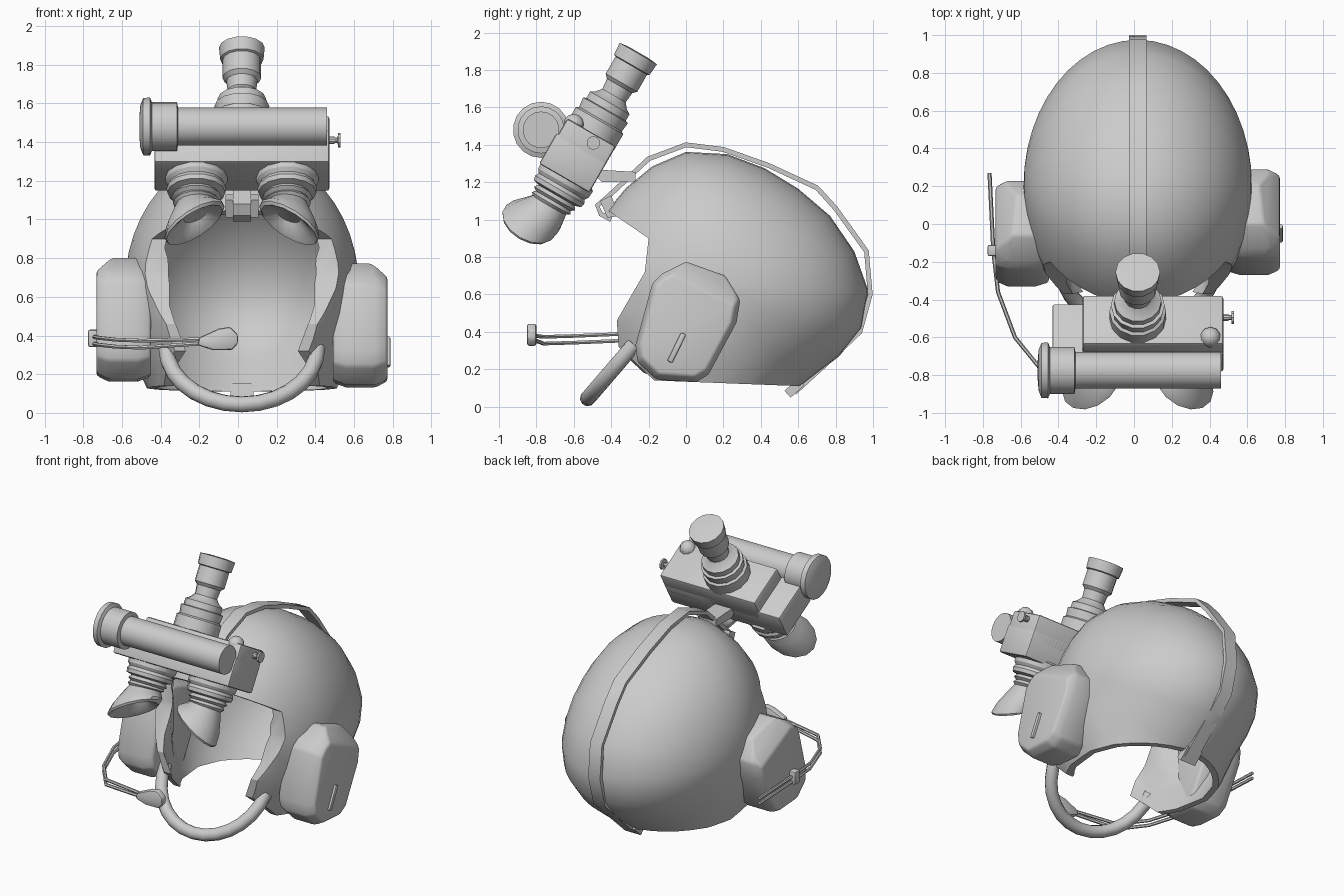
import bpy, bmesh, math
from mathutils import Matrix, Vector

if "Cube" in bpy.data.objects:
    bpy.data.objects.remove(bpy.data.objects["Cube"])

CX = 0.02  # small sideways offset of the symmetric body


def finish(name, bm, bevel=0, angle=32):
    bmesh.ops.recalc_face_normals(bm, faces=bm.faces)
    me = bpy.data.meshes.new(name)
    bm.to_mesh(me)
    bm.free()
    ob = bpy.data.objects.new(name, me)
    bpy.context.collection.objects.link(ob)
    ob.location.x = CX
    activate(ob)
    if bevel:
        m = ob.modifiers.new("bevel", 'BEVEL')
        m.width, m.segments, m.angle_limit = bevel, 2, math.radians(25)
        bpy.ops.object.modifier_apply(modifier="bevel")
    bpy.ops.object.shade_smooth_by_angle(angle=math.radians(angle))
    return ob


def activate(ob):
    bpy.ops.object.select_all(action='DESELECT')
    ob.select_set(True)
    bpy.context.view_layer.objects.active = ob


def skin(bm, rings, caps=True):
    vr = [[bm.verts.new(p) for p in r] for r in rings]
    n = len(vr[0])
    for a, b in zip(vr, vr[1:]):
        for i in range(n):
            bm.faces.new((a[i], a[(i + 1) % n], b[(i + 1) % n], b[i]))
    if caps:
        bm.faces.new(vr[0])
        bm.faces.new(vr[-1])
    return vr


def lathe(name, profile, matrix, sides=14, warp=None):
    """Revolve (radius, height) points round local z."""
    bm = bmesh.new()
    rings = []
    for r, h in profile:
        ring = [Vector((r * math.cos(math.tau * i / sides), r * math.sin(math.tau * i / sides), h))
                for i in range(sides)]
        rings.append([matrix @ (warp(p) if warp else p) for p in ring])
    skin(bm, rings)
    return finish(name, bm)


def box(name, center, size, matrix=Matrix(), rx=0, bevel=0):
    bm = bmesh.new()
    m = matrix @ Matrix.Translation(center) @ Matrix.Rotation(rx, 4, 'X') @ Matrix.Diagonal((*size, 1))
    bmesh.ops.create_cube(bm, size=1, matrix=m)
    return finish(name, bm, bevel)


def prism(name, poly, half):
    bm = bmesh.new()
    skin(bm, [[(x, y, z) for y, z in poly] for x in (-half, half)])
    return finish(name, bm)


def tube(name, pts, radius, res=2):
    cu = bpy.data.curves.new(name, 'CURVE')
    cu.dimensions, cu.bevel_depth, cu.bevel_resolution, cu.use_fill_caps = '3D', radius, res, True
    sp = cu.splines.new('POLY')
    sp.points.add(len(pts) - 1)
    for q, p in zip(sp.points, pts):
        q.co = (*p, 1)
    ob = bpy.data.objects.new(name, cu)
    bpy.context.collection.objects.link(ob)
    ob.location.x = CX
    activate(ob)
    bpy.ops.object.convert(target='MESH')
    bpy.ops.object.shade_smooth_by_angle(angle=math.radians(50))


# helmet shell: egg built from arcs across the centre-line profile, hollowed and cut
CREST = [(-.58, .65), (-.53, .87), (-.42, 1.05), (-.32, 1.17), (-.18, 1.285), (0, 1.362), (.22, 1.35),
         (.42, 1.275), (.6, 1.165), (.77, 1.02), (.9, .83), (.975, .62), (.94, .42), (.82, .27), (.6, .1),
         (.4, -.12), (.15, -.25), (-.2, -.15), (-.43, .12), (-.55, .4)]
C = (.2, .65)


def egg(name, s, pads=False):
    k2 = 1 - (1 - s) * .8
    bm = bmesh.new()
    rings = []
    for k in range(1, 24):
        a = math.pi * k / 24
        rings.append([(-.605 * s * math.cos(a), C[0] + (y - C[0]) * k2 * math.sin(a),
                       C[1] + (z - C[1]) * k2 * math.sin(a)) for y, z in CREST])
    vr = skin(bm, rings, False)
    for ring, x in ((vr[0], -.605 * s), (vr[-1], .605 * s)):
        pole = bm.verts.new((x, *C))
        for i in range(len(ring)):
            bm.faces.new((ring[i], ring[(i + 1) % len(ring)], pole))
    if pads:  # narrower hollow at the front leaves thick cheek rims
        for v in bm.verts:
            lim = .375 + .9 * max(0, v.co.y + .2)
            v.co.x = max(-lim, min(lim, v.co.x))
    return finish(name, bm)


shell = egg("helmet_shell", 1)
opening = [(-.9, 1.38), (-.42, 1.05), (-.2, .9), (-.22, .72), (-.37, .46), (-.36, .32), (-.17, .14),
           (.6, .11), (1.05, .1), (1.05, -.6), (-.9, -.6)]
for cutter in (egg("inner_cutter", .94, True), prism("opening_cutter", opening, 1)):
    activate(shell)
    m = shell.modifiers.new("cut", 'BOOLEAN')
    m.operation, m.solver, m.object = 'DIFFERENCE', 'EXACT', cutter
    bpy.ops.object.modifier_apply(modifier="cut")
    bpy.data.objects.remove(cutter)
bpy.ops.object.shade_smooth_by_angle(angle=math.radians(35))

# strap over the crown, hooked at the brim and clipped at the nape
path = [(-.40, 1.0), (-.455, 1.03), (-.475, 1.075), (-.42, 1.12), (-.2, 1.325), (0, 1.4), (.2, 1.375),
        (.44, 1.29), (.7, 1.17), (.8, 1.06), (.965, .83), (.985, .6), (.93, .4), (.75, .23), (.58, .075)]
bm = bmesh.new()
rings = []
for i, p in enumerate(path):
    d = Vector(path[min(i + 1, len(path) - 1)]) - Vector(path[max(i - 1, 0)])
    n = Vector((-d.y, d.x)).normalized() * .013
    rings.append([(sx * .046, p[0] + sn * n.x, p[1] + sn * n.y)
                  for sx, sn in ((-1, -1), (1, -1), (1, 1), (-1, 1))])
skin(bm, rings)
finish("crown_strap", bm)
box("nape_clip", (0, .58, .1), (.12, .1, .05), rx=math.radians(42))

# ear cups
CUP = [(0, .775), (.21, .70), (.29, .57), (.27, .45), (.12, .17), (.05, .13), (-.16, .145),
       (-.26, .24), (-.27, .33), (-.18, .66), (-.13, .71)]


def ear_cup(name, s, dy, dz):
    bm = bmesh.new()
    skin(bm, [[(x, y * k, .45 + (z - .45) * k) for y, z in CUP]
              for x, k in ((.47, .92), (.54, 1), (.69, 1), (.752, .9))])
    # sloping facet across the upper rear corner
    bmesh.ops.bisect_plane(bm, geom=bm.verts[:] + bm.edges[:] + bm.faces[:], plane_co=(.752, .1, .62),
                           plane_no=(.75, .3, .6), clear_outer=True)
    bmesh.ops.holes_fill(bm, edges=bm.edges)
    for v in bm.verts:
        v.co = (v.co.x * s, v.co.y + dy, v.co.z + dz)
    finish(name, bm, .028, 40)


ear_cup("ear_cup_right", 1, 0, 0)
ear_cup("ear_cup_left", -1, -.06, .03)
box("cup_switch", (.75, -.05, .315), (.035, .03, .17), rx=-.46, bevel=.008)

# chin strap
arc = [i / 7 * math.pi / 2 for i in range(-7, 8)]
tube("chin_strap", [(.39 * math.sin(a), -.525 + .25 * (1 - math.cos(a)), .044 + .29 * (1 - math.cos(a)))
                    for a in arc], .042, 3)

# boom microphone: twin rods, clip and capsule
for name, dz in (("boom_rod_upper", .018), ("boom_rod_lower", -.018)):
    tube(name, [(-.785, .27, .375 + dz), (-.765, -.14, .375 + dz), (-.74, -.36, .37 + dz),
                (-.65, -.6, .36 + dz), (-.52, -.76, .355 + dz), (-.2, -.82, .37 + dz * .6)], .011, 1)
box("boom_clip", (-.765, -.14, .385), (.06, .06, .09), bevel=.01)
bm = bmesh.new()
outline = [(-.23, .35), (-.15, .325), (-.05, .325), (-.02, .36), (-.02, .405), (-.06, .445), (-.12, .435), (-.22, .39)]
skin(bm, [[(x, y, z) for x, z in outline] for y in (-.85, -.8)])
finish("microphone", bm, .012)

# night goggle, built in a frame tilted 30 degrees
G = Matrix.Translation((0, -.58, 1.325)) @ Matrix.Rotation(math.radians(-30), 4, 'X')
box("goggle_body", (0, -.01, -.03), (.905, .31, .19), G, bevel=.012)
box("goggle_body_upper", (.08, -.005, .07), (.745, .3, .18), G, bevel=.015)
lathe("objective_lens", [(.15, .14), (.15, .235), (.135, .245), (.142, .3), (.125, .305), (.125, .345),
                         (.1, .36), (.074, .39), (.08, .45), (.1, .47), (.1, .575), (.112, .58),
                         (.118, .65), (.06, .656)], G)


def eyepiece(name, s):
    def warp(p):  # flare the rubber cup outward and forward
        f = max(0, min(1, (-.27 - p.z) / .13))
        return Vector((p.x + s * .01 * f, p.y - .055 * f, p.z - f * (.02 + .6 * s * p.x)))
    lathe(name, [(.14, -.09), (.162, -.11), (.16, -.15), (.145, -.17), (.155, -.19), (.15, -.215),
                 (.115, -.225), (.13, -.245), (.11, -.26), (.122, -.275), (.105, -.285), (.125, -.32),
                 (.15, -.365), (.155, -.405), (.145, -.42), (.11, -.4), (.06, -.36)],
          G @ Matrix.Translation((s * .235, 0, 0)), 14, warp)


eyepiece("eyepiece_right", 1)
eyepiece("eyepiece_left", -1)

# horizontal side tube with domed cap, knobs
X = Matrix.Rotation(math.radians(90), 4, 'Y')
lathe("side_tube", [(.05, -.53), (.11, -.525), (.148, -.51), (.15, -.475), (.126, -.465), (.126, -.335),
                    (.098, -.33), (.098, .44)], Matrix.Translation((0, -.775, 1.48)) @ X, 18)
lathe("side_knob", [(.02, .43), (.02, .48), (.014, .48), (.014, .495), (.037, .497), (.037, .51)],
      Matrix.Translation((0, -.495, 1.41)) @ X, 10)
bm = bmesh.new()
bmesh.ops.create_uvsphere(bm, u_segments=10, v_segments=6, radius=.055,
                          matrix=Matrix.Translation((.385, -.6, 1.51)))
finish("top_knob", bm)

# bracket between goggle and helmet brim
prism("mount_bracket", [(-.52, 1.27), (-.27, 1.255), (-.27, 1.205), (-.45, 1.2)], .065)
prism("brim_bracket", [(-.46, 1.1), (-.40, 1.13), (-.36, 1.02), (-.42, 1.01)], .085)
